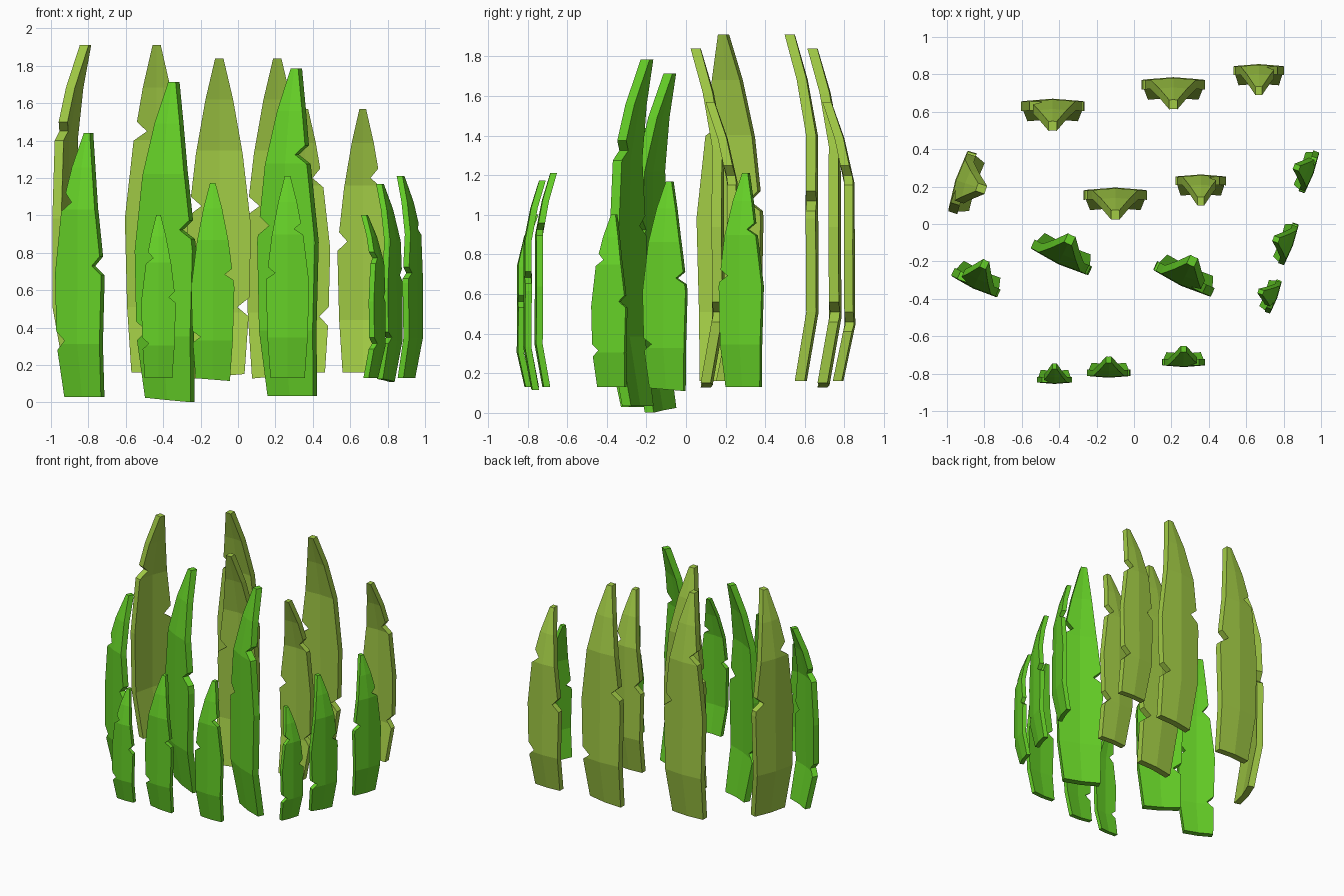
import bpy, bmesh
from math import radians

if "Cube" in bpy.data.objects:
    bpy.data.objects.remove(bpy.data.objects["Cube"])


def material(name, color):
    m = bpy.data.materials.new(name)
    m.diffuse_color = color
    m.use_nodes = True
    m.node_tree.nodes["Principled BSDF"].inputs["Base Color"].default_value = m.diffuse_color
    return m


OLIVE = material("olive", (0.36, 0.60, 0.06, 1))
GREEN = material("green", (0.13, 0.63, 0.02, 1))

# half width and backward bend of a blade, by fraction of its height
WIDTH = [(0, .135), (.2, .158), (.47, .17), (.7, .125), (.87, .074), (1, .022)]
BEND = [(0, -.06), (.2, 0), (.71, -.004), (.87, -.055), (1, -.12)]


def lerp(table, t):
    for (a, va), (b, vb) in zip(table, table[1:]):
        if t <= b:
            return va + (vb - va) * (t - a) / (b - a)
    return table[-1][1]


# kind: height, width factor, thickness, base slant, left notches, right notches
KINDS = {
    "tall": (1.75, 1.0, .05, 0, [1.29], [.91]),
    "middle": (1.70, 1.0, .05, .012, [.91], [.37]),
    "short": (1.41, .8, .045, 0, [.70], [.30, 1.04]),
}


def edge(height, factor, notches):
    """One side of the outline, bottom to top, with V notches cut in."""
    def w(z):
        return lerp(WIDTH, z / height) * factor
    r = .05
    pts = [(w(f * height), f * height) for f, _ in WIDTH
           if all(abs(f * height - n) > r for n in notches)]
    for n in notches:
        pts += [(w(n - r), n - r), (w(n) - .062 * factor, n), (w(n + r), n + r)]
    return sorted(pts, key=lambda p: p[1])


def blade_mesh(kind, mat):
    height, factor, thick, slant, left, right = KINDS[kind]
    outline = edge(height, factor, right)
    outline += [(-x, z) for x, z in reversed(edge(height, factor, left))]
    bm = bmesh.new()
    bm.faces.new([bm.verts.new((x, 0, z)) for x, z in outline])
    # creases where the blade bends, and along its middle
    cuts = [((0, 0, f * height), (0, 0, 1)) for f, _ in BEND[1:-1]]
    cuts.append(((0, 0, 0), (1, 0, 0)))
    for co, no in cuts:
        bmesh.ops.bisect_plane(bm, geom=bm.verts[:] + bm.edges[:] + bm.faces[:],
                               dist=1e-5, plane_co=co, plane_no=no)
    for v in bm.verts:
        v.co.y = lerp(BEND, v.co.z / height) - .08 * abs(v.co.x)
        if v.co.z < .01:
            v.co.z += slant * v.co.x / .135
    # thickness toward the inner side
    ext = bmesh.ops.extrude_face_region(bm, geom=bm.faces[:], use_keep_orig=True)
    for v in ext["geom"]:
        if isinstance(v, bmesh.types.BMVert):
            v.co.y -= thick
    bmesh.ops.recalc_face_normals(bm, faces=bm.faces[:])
    me = bpy.data.meshes.new(kind + "_blade")
    bm.to_mesh(me)
    bm.free()
    me.materials.append(mat)
    return me


MESH = {(k, m.name): blade_mesh(k, m) for k in KINDS for m in (OLIVE, GREEN)}


def blade(name, kind, mat, loc, angle=0, scale=(1, 1, 1)):
    ob = bpy.data.objects.new(name, MESH[kind, mat.name])
    ob.location, ob.rotation_euler.z, ob.scale = loc, radians(angle), scale
    bpy.context.collection.objects.link(ob)


# olive blades at the back, in the middle and on the left
blade("back_blade_tall", "tall", OLIVE, (-.435, .67, .16))
blade("back_blade_middle", "middle", OLIVE, (.21, .785, .14))
blade("back_blade_short", "short", OLIVE, (.667, .855, .16))
blade("centre_blade_middle", "middle", OLIVE, (-.10, .195, .14))
blade("centre_blade_short", "short", OLIVE, (.357, .265, .16))
blade("left_blade_tall", "tall", OLIVE, (-.955, .235, .16), 72)

# large green blades, turned
for kind, loc in (("tall", (.25, -.33, .035)), ("middle", (-.405, -.215, .013)),
                  ("short", (-.86, -.345, .03))):
    blade("large_green_blade_" + kind, kind, GREEN, loc, 155)

# small green clusters at the front and on the right
SMALL = (.68, .66, .618)
for kind, front, side in (("tall", (.265, -.765, .13), (.96, .27, .13)),
                          ("middle", (-.135, -.822, .122), (.85, -.115, .118)),
                          ("short", (-.425, -.855, .13), (.766, -.395, .13))):
    blade("front_small_blade_" + kind, kind, GREEN, front, 180, SMALL)
    blade("right_small_blade_" + kind, kind, GREEN, side, -110, SMALL)
